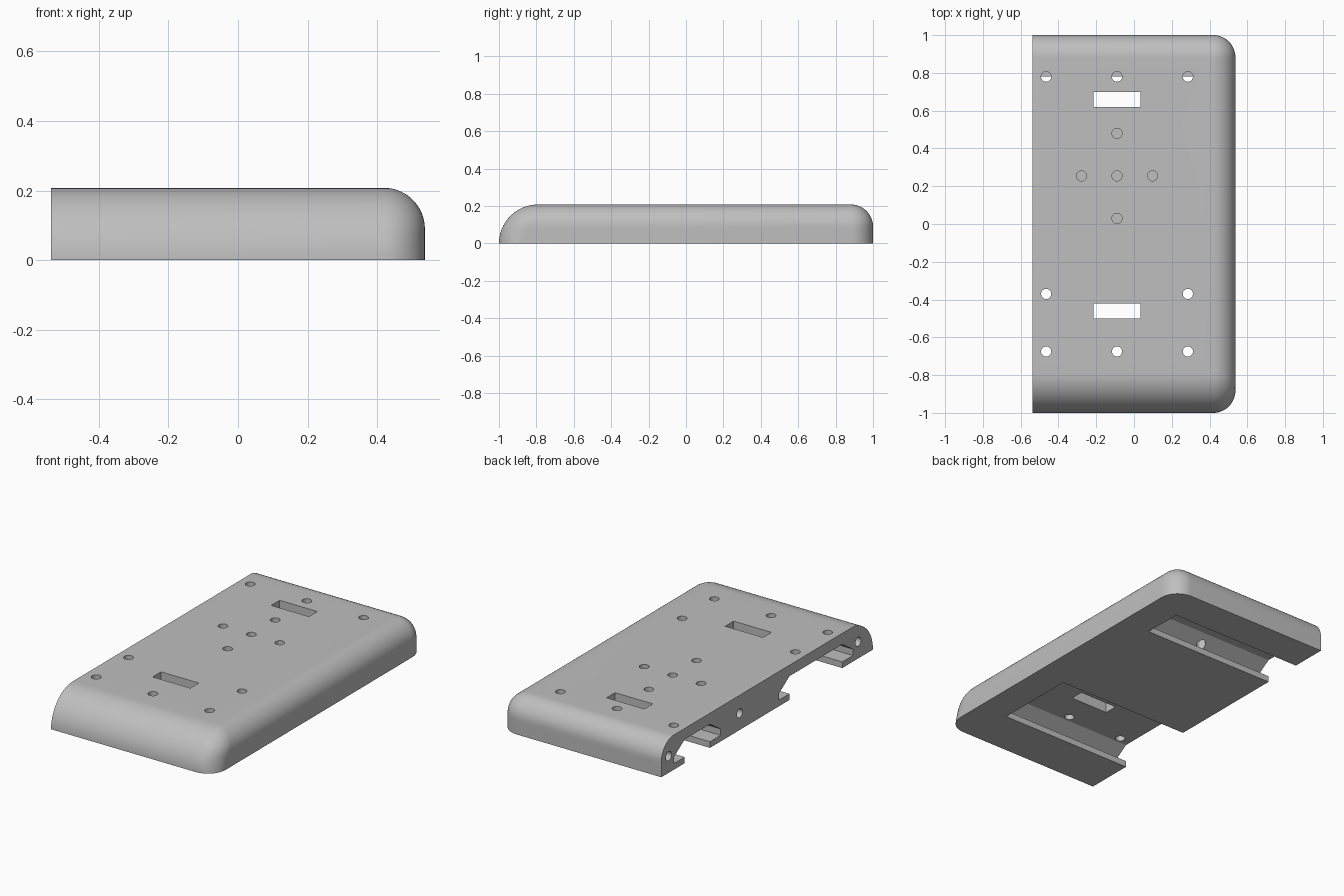
import bpy, bmesh, math
from mathutils import Matrix, Vector

if "Cube" in bpy.data.objects:
    bpy.data.objects.remove(bpy.data.objects["Cube"])

HALF_X, HEIGHT = 0.537, 0.208
R_SIDE = 0.118          # fillet on the right and back edges, and the corners
STEPS = 20


def make_object(name, bm):
    bmesh.ops.recalc_face_normals(bm, faces=bm.faces)
    mesh = bpy.data.meshes.new(name)
    bm.to_mesh(mesh)
    bm.free()
    obj = bpy.data.objects.new(name, mesh)
    bpy.context.collection.objects.link(obj)
    return obj


def ring(z):
    """Outline of the body at one height, open corners on the flat -x side."""
    side = R_SIDE - math.sqrt(max(0, R_SIDE**2 - max(0, z - HEIGHT + R_SIDE)**2))
    front = HEIGHT - math.sqrt(max(0, HEIGHT**2 - z**2))
    cx = HALF_X - R_SIDE
    rx = R_SIDE - side
    front_cy = -1 + R_SIDE + (HEIGHT - R_SIDE) * z / HEIGHT
    front_ry = front_cy + 1 - front
    angles = [math.pi / 2 * i / 12 for i in range(13)]
    pts = [(-HALF_X, -1 + front)]
    pts += [(cx + rx * math.sin(a), front_cy - front_ry * math.cos(a)) for a in angles]
    pts += [(cx + rx * math.cos(a), 1 - R_SIDE + rx * math.sin(a)) for a in angles]
    pts += [(-HALF_X, 1 - side)]
    return [Vector((x, y, z)) for x, y in pts]


# Body: stacked outlines with a broad front fillet and tighter side fillets
bm = bmesh.new()
rings = [[bm.verts.new(p) for p in ring(HEIGHT * math.sin(math.pi / 2 * i / STEPS))]
         for i in range(STEPS + 1)]
count = len(rings[0])
for low, high in zip(rings, rings[1:]):
    for i in range(count - 1):
        bm.faces.new((low[i], low[i + 1], high[i + 1], high[i]))
bm.faces.new(rings[0][::-1])
bm.faces.new(rings[-1])
bm.faces.new([r[0] for r in rings] + [r[-1] for r in reversed(rings)])
bmesh.ops.remove_doubles(bm, verts=bm.verts, dist=0.0001)
body = make_object("mounting_plate", bm)


# Undercut channels, open on the flat side
def add_channel(bm, centre, half, start=-0.7, end=0.345):
    right = [(half, -0.05), (half, 0.037), (half + 0.1, 0.037),
             (half + 0.1, 0.075), (half, 0.142)]
    profile = right + [(-y, z) for y, z in reversed(right)]
    face = bm.faces.new([bm.verts.new((start, centre + y, z)) for y, z in profile])
    out = bmesh.ops.extrude_face_region(bm, geom=[face])
    verts = [v for v in out["geom"] if isinstance(v, bmesh.types.BMVert)]
    bmesh.ops.translate(bm, verts=verts, vec=(end - start, 0, 0))


bm = bmesh.new()
add_channel(bm, 0.66, 0.12)
add_channel(bm, -0.46, 0.25)
channels = make_object("channel_cutter", bm)


# Drilled holes and strap slots
def add_hole(bm, centre, length, rotation=Matrix()):
    bmesh.ops.create_cone(bm, cap_ends=True, segments=24, radius1=0.027, radius2=0.027,
                          depth=length, matrix=Matrix.Translation(centre) @ rotation)


bm = bmesh.new()
MID_X = -0.09
spots = [(MID_X + dx, y) for y in (0.78, -0.675) for dx in (-0.375, 0, 0.375)]
spots += [(MID_X + dx, -0.37) for dx in (-0.375, 0.375)]
spots += [(MID_X + dx, 0.255 + dy) for dx, dy in
          ((0, 0), (0.188, 0), (-0.188, 0), (0, 0.225), (0, -0.225))]
for x, y in spots:
    add_hole(bm, (x, y, 0.19), 0.22)
for y in (0.93, 0.26, -0.86):
    add_hole(bm, (-HALF_X, y, 0.1), 0.3, Matrix.Rotation(math.pi / 2, 4, "Y"))
for y in (0.66, -0.46):
    bmesh.ops.create_cube(bm, size=1, matrix=Matrix.Translation((MID_X, y, 0.2))
                          @ Matrix.Diagonal((0.25, 0.08, 0.2, 1)))
holes = make_object("hole_cutter", bm)

bpy.context.view_layer.objects.active = body
body.select_set(True)
for cutter in (channels, holes):
    cutter.hide_render = True
    mod = body.modifiers.new(cutter.name, "BOOLEAN")
    mod.operation, mod.solver, mod.object = "DIFFERENCE", "EXACT", cutter
    bpy.ops.object.modifier_apply(modifier=mod.name)
    bpy.data.objects.remove(cutter)

# Plain grey finish
grey = bpy.data.materials.new("plain_grey")
grey.use_nodes = True
colour = (0.52, 0.52, 0.52, 1)
grey.diffuse_color = colour
grey.node_tree.nodes["Principled BSDF"].inputs["Base Color"].default_value = colour
body.data.materials.clear()
body.data.materials.append(grey)
bpy.ops.object.shade_smooth_by_angle(angle=math.radians(30))
